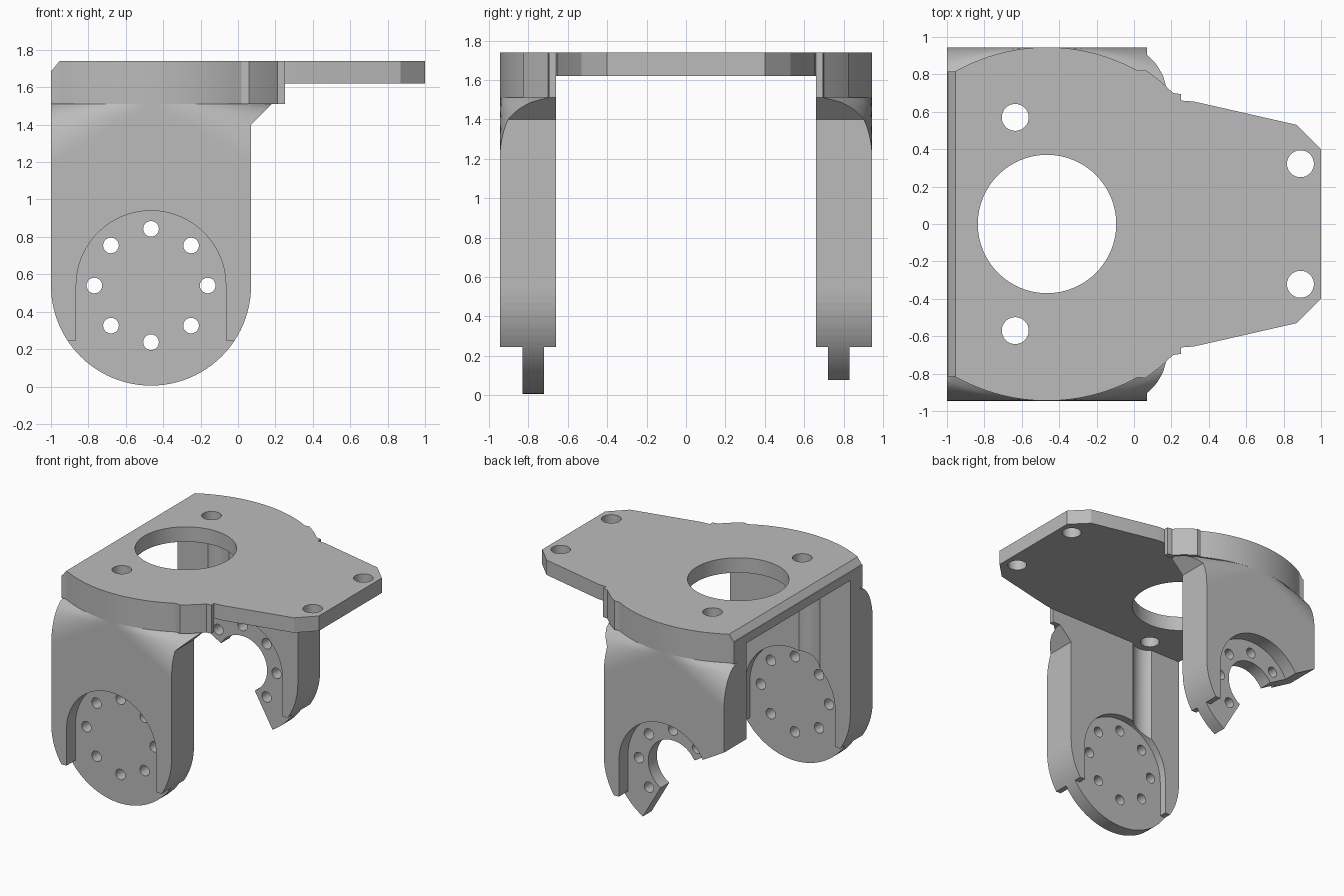
import bpy, bmesh
from math import sin, cos, pi, radians, sqrt

if "Cube" in bpy.data.objects:
    bpy.data.objects.remove(bpy.data.objects["Cube"], do_unlink=True)

grey = bpy.data.materials.new("plain grey")
grey.use_nodes = True
colour = (0.5, 0.5, 0.5, 1)
grey.diffuse_color = colour
grey.node_tree.nodes["Principled BSDF"].inputs["Base Color"].default_value = colour

CX, CZ, R = -0.465, 0.54, 0.535     # pivot of the round arm ends
INNER, OUTER = 0.66, 0.945          # arm faces, measured along y
TOP, LEDGE, UNDER = 1.74, 1.51, 1.62


def finish(bm, name):
    bmesh.ops.recalc_face_normals(bm, faces=bm.faces)
    mesh = bpy.data.meshes.new(name)
    bm.to_mesh(mesh)
    bm.free()
    obj = bpy.data.objects.new(name, mesh)
    bpy.context.collection.objects.link(obj)
    mesh.materials.append(grey)
    return obj


def prism(name, pts, axis, lo, hi):
    """Extrude a 2D outline along z (points are x, y) or along y (points are x, z)."""
    bm = bmesh.new()
    place = (lambda a, b, h: (a, b, h)) if axis == "z" else (lambda a, b, h: (a, h, b))
    base = [bm.verts.new(place(a, b, lo)) for a, b in pts]
    cap = [bm.verts.new(place(a, b, hi)) for a, b in pts]
    bm.faces.new(base)
    bm.faces.new(cap)
    for i in range(len(pts)):
        j = (i + 1) % len(pts)
        bm.faces.new((base[i], base[j], cap[j], cap[i]))
    return finish(bm, name)


def arc(cx, cy, r, start, end, n):
    return [(cx + r * cos(radians(start + (end - start) * i / n)),
             cy + r * sin(radians(start + (end - start) * i / n))) for i in range(n + 1)]


def circle(cx, cy, r, n=32):
    return arc(cx, cy, r, 0, 360, n)[:-1]


def boolean(obj, tool, operation="DIFFERENCE"):
    mod = obj.modifiers.new("cut", "BOOLEAN")
    mod.operation, mod.solver, mod.object = operation, "EXACT", tool
    bpy.context.view_layer.update()
    bpy.ops.object.select_all(action="DESELECT")
    bpy.context.view_layer.objects.active = obj
    obj.select_set(True)
    bpy.ops.object.modifier_apply(modifier=mod.name)
    bpy.data.objects.remove(tool, do_unlink=True)


def smooth(obj):
    bpy.ops.object.select_all(action="DESELECT")
    bpy.context.view_layer.objects.active = obj
    obj.select_set(True)
    bpy.ops.object.shade_smooth_by_angle(angle=radians(25))


def outer_face(x, z):
    """Outer arm surface, rounding inward towards its upper corners."""
    t = max(abs(x - CX) / R, 0.001)
    drop = 0.31 * t
    u = min(max((z - LEDGE + drop) / drop, 0), 1)
    return OUTER - 0.18 * t * t * (1 - sqrt(1 - u * u))


def arm_blank(name, side):
    bm = bmesh.new()
    bmesh.ops.create_grid(bm, x_segments=42, y_segments=60, size=1)
    for v in bm.verts:
        x, z = CX + 0.75 * v.co.x, 0.75 + 0.85 * v.co.y
        v.co = (x, side * outer_face(x, z), z)
    new = bmesh.ops.extrude_face_region(bm, geom=bm.faces[:], use_keep_orig=True)["geom"]
    for v in new:
        if isinstance(v, bmesh.types.BMVert):
            v.co.y = side * INNER
    bmesh.ops.triangulate(bm, faces=bm.faces[:])
    return finish(bm, name)


def groove(side):
    return prism("cutter", circle(-0.635, side * 0.57, 0.13), "z", -0.2, UNDER)


def arm(name, side):
    obj = arm_blank(name, side)
    # Round-ended outline with a sloping gusset at the top
    outline = arc(CX, CZ, R, 180, 360, 48) + [(CX + R, 1.4), (0.18, LEDGE), (-1, LEDGE)]
    boolean(obj, prism("cutter", outline, "y", -1.2, 1.2), "INTERSECT")
    # Recesses on both faces leave a thin round mounting disc
    pocket = arc(CX, CZ, 0.4, 0, 180, 40) + [
        (CX - 0.4, 0.245), (CX - 0.7, 0.235), (CX - 0.7, -0.2),
        (CX + 0.7, -0.2), (CX + 0.7, 0.235), (CX + 0.4, 0.245)]
    for lo, hi in ((0.5, 0.72), (0.83, 1.2)):
        boolean(obj, prism("cutter", pocket, "y", side * lo, side * hi))
    boolean(obj, groove(side))
    # Ring of bolt holes
    for k in range(8):
        a = k * pi / 4
        hole = circle(CX + 0.303 * cos(a), CZ + 0.303 * sin(a), 0.042, 20)
        boolean(obj, prism("cutter", hole, "y", side * 0.5, side * 1.2))
    return obj


front_arm = arm("front_arm", -1)
back_arm = arm("back_arm", 1)

# The back arm ends in an open hook
boolean(back_arm, prism("cutter", circle(CX, CZ, 0.22, 48), "y", 0.5, 1.2))
wedge = [(CX, CZ)] + arc(CX, CZ, 1.2, 150, 300, 6)
boolean(back_arm, prism("cutter", wedge, "y", 0.5, 1.2))

# Top plate: half outline mirrored across y
half = [(1, 0.4), (0.87, 0.53), (0.32, 0.655), (0.25, 0.66), (0.25, 0.695), (0.21, 0.7),
        (0.14, 0.765), (0.06, 0.825), (0.02, 0.82)]
half += arc(CX, -0.055, 1.0, 61.5, 118.5, 28) + [(-0.96, 0.815), (-1, 0.815)]
plate = prism("top_plate", half + [(x, -y) for x, y in reversed(half)], "z", LEDGE, TOP)
between = [(-2, -INNER), (2, -INNER), (2, INNER), (-2, INNER)]
boolean(plate, prism("cutter", between, "z", 1, UNDER))

# Bevelled rear edge of the plate
bevel = [(-1.1, 1.69), (-0.995, 1.69), (-0.955, TOP), (-0.955, 1.9), (-1.1, 1.9)]
boolean(plate, prism("cutter", bevel, "y", -1.2, 1.2))

# Large bore, screw holes and screw clearance grooves
boolean(plate, prism("cutter", circle(CX, 0, 0.37, 64), "z", 1, 2))
for side in (-1, 1):
    boolean(plate, groove(side))
    for x, y in ((-0.635, 0.57), (0.89, 0.322)):
        boolean(plate, prism("cutter", circle(x, side * y, 0.072), "z", 1, 2))

for part in (plate, front_arm, back_arm):
    smooth(part)
